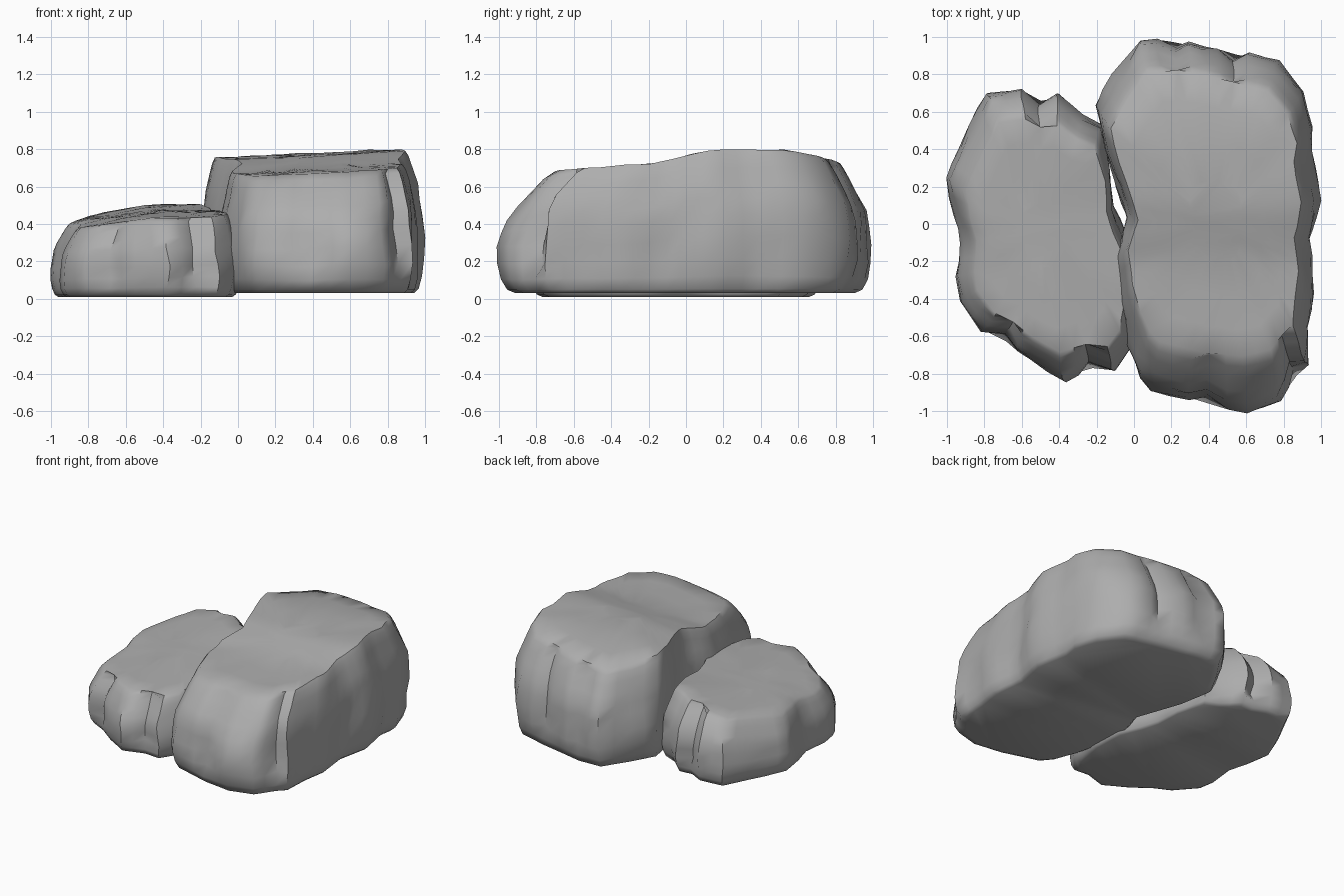
import bpy, bmesh, math
from mathutils import Vector, noise

cube = bpy.data.objects.get("Cube")
if cube:
    bpy.data.objects.remove(cube, do_unlink=True)

stone = bpy.data.materials.new("grey stone")
stone.use_nodes = True
grey = (0.42, 0.42, 0.42, 1)
stone.diffuse_color = grey
stone.node_tree.nodes["Principled BSDF"].inputs["Base Color"].default_value = grey


def lerp_table(table, t):
    """Piecewise linear lookup."""
    if t <= table[0][0]:
        return table[0][1]
    for (a, u), (b, v) in zip(table, table[1:]):
        if t <= b:
            return u + (v - u) * (t - a) / (b - a)
    return table[-1][1]


def resample(points, step):
    """Split long outline edges, keeping the corners."""
    out = []
    for i, p in enumerate(points):
        a, b = Vector(p), Vector(points[(i + 1) % len(points)])
        n = max(1, round((b - a).length / step))
        out += [a.lerp(b, k / n) for k in range(n)]
    return out


# Wall profile: height fraction, share of the base inset, share of the top inset
WALL = [(0, 1, 0), (.03, .5, 0), (.12, .15, 0), (.25, 0, 0), (.4, 0, 0), (.55, 0, .05),
        (.66, 0, .14), (.77, 0, .35), (.88, 0, .62), (.96, 0, .84), (1, 0, 1.05)]


def boulder(name, outline, centre, inset, base_inset, base_z, top, cracks, seed):
    """Loft an outline up the wall profile, then close it with shrinking top rings.
    inset is the shrink towards the centre at the top: left, right, front, back."""
    cx, cy = centre
    right, left, front, back = inset
    pts = resample(outline, .09)
    bm = bmesh.new()
    rings = []

    def add_ring(frac, base, shrink, inner):
        ring = []
        for p in pts:
            dx, dy = p.x - cx, p.y - cy
            kx = (left if dx > 0 else right) * shrink + base_inset * base
            ky = (front if dy < 0 else back) * shrink + base_inset * base
            x, y = cx + dx * (1 - kx) * inner, cy + dy * (1 - ky) * inner
            z = base_z + (top(x, y) - base_z) * frac
            co = Vector((x, y, z))
            # broad lumps, weaker on the flat top and the base
            lump = noise.noise_vector(co * 3.2 + Vector((seed, 0, 0)))
            lump += .5 * noise.noise_vector(co * 7 + Vector((0, seed, 0)))
            wall = .035 * math.sin(math.pi * min(frac, .9))
            co += Vector((lump.x * wall, lump.y * wall, lump.z * (wall * .5 + .006 * frac)))
            # vertical cracks in the wall
            if inner == 1 and .2 < frac < .98:
                for qx, qy in cracks:
                    if (Vector((qx, qy)) - p).length < .035:
                        co += (Vector((cx, cy, co.z)) - co).normalized() * .05
            ring.append(bm.verts.new(co))
        rings.append(ring)

    for frac, base, shrink in WALL:
        add_ring(frac, base, shrink, 1)
    for inner in (.8, .55, .28):
        add_ring(1, 0, 1.05, inner)
    n = len(pts)
    for a, b in zip(rings, rings[1:]):
        for i in range(n):
            j = (i + 1) % n
            bm.faces.new((a[i], a[j], b[j], b[i]))
    bm.faces.new(rings[-1])
    bm.faces.new(list(reversed(rings[0])))
    bmesh.ops.recalc_face_normals(bm, faces=bm.faces)
    bmesh.ops.triangulate(bm, faces=[f for f in bm.faces if len(f.verts) > 4])
    mesh = bpy.data.meshes.new(name)
    bm.to_mesh(mesh)
    bm.free()
    mesh.materials.append(stone)
    obj = bpy.data.objects.new(name, mesh)
    bpy.context.collection.objects.link(obj)
    bpy.ops.object.select_all(action="DESELECT")
    obj.select_set(True)
    bpy.context.view_layer.objects.active = obj
    bpy.ops.object.shade_smooth_by_angle(angle=math.radians(50))
    return obj


# Tall boulder
tall_top = [(-1, .62), (-.7, .67), (-.2, .7), (.1, .765), (.5, .785), (.8, .74), (1, .7)]
boulder("tall_boulder",
        [(.03, -.81), (.1, -.89), (.38, -.97), (.6, -1), (.78, -.95), (.87, -.82),
         (.93, -.76), (.94, -.55), (.97, -.36), (.94, -.1), (.99, .14), (.94, .4),
         (.96, .52), (.9, .7), (.77, .86), (.55, .92), (.2, .99), (.02, .98),
         (-.1, .8), (-.2, .62), (-.16, .4), (-.09, .2), (-.03, .03), (-.1, -.2),
         (-.08, -.45), (-.03, -.65)],
        (.45, 0), (.12, .16, .28, .16), .09, .03,
        lambda x, y: lerp_table(tall_top, y) + .05 * (x - .45),
        [(.2, .99), (.55, .92), (.38, -.97), (.87, -.82)], 3.1)

# Low boulder
low_top = [(-1, .36), (-.8, .42), (-.5, .465), (-.1, .48)]
boulder("low_boulder",
        [(-.1, -.79), (-.22, -.78), (-.38, -.83), (-.55, -.73), (-.68, -.63), (-.8, -.57),
         (-.93, -.42), (-.95, -.3), (-.93, -.1), (-.97, .05), (-1, .24), (-.93, .4),
         (-.87, .52), (-.78, .7), (-.6, .72), (-.5, .67), (-.4, .68), (-.28, .57),
         (-.18, .53), (-.12, .3), (-.11, .1), (-.07, -.04), (0, -.2), (.01, -.45),
         (-.03, -.68)][::-1],
        (-.5, -.05), (.2, .1, .17, .2), .08, .01,
        lambda x, y: lerp_table(low_top, x) + .06 * y,
        [(-.5, .67), (-.22, -.78), (-.68, -.63)], 8.4)
